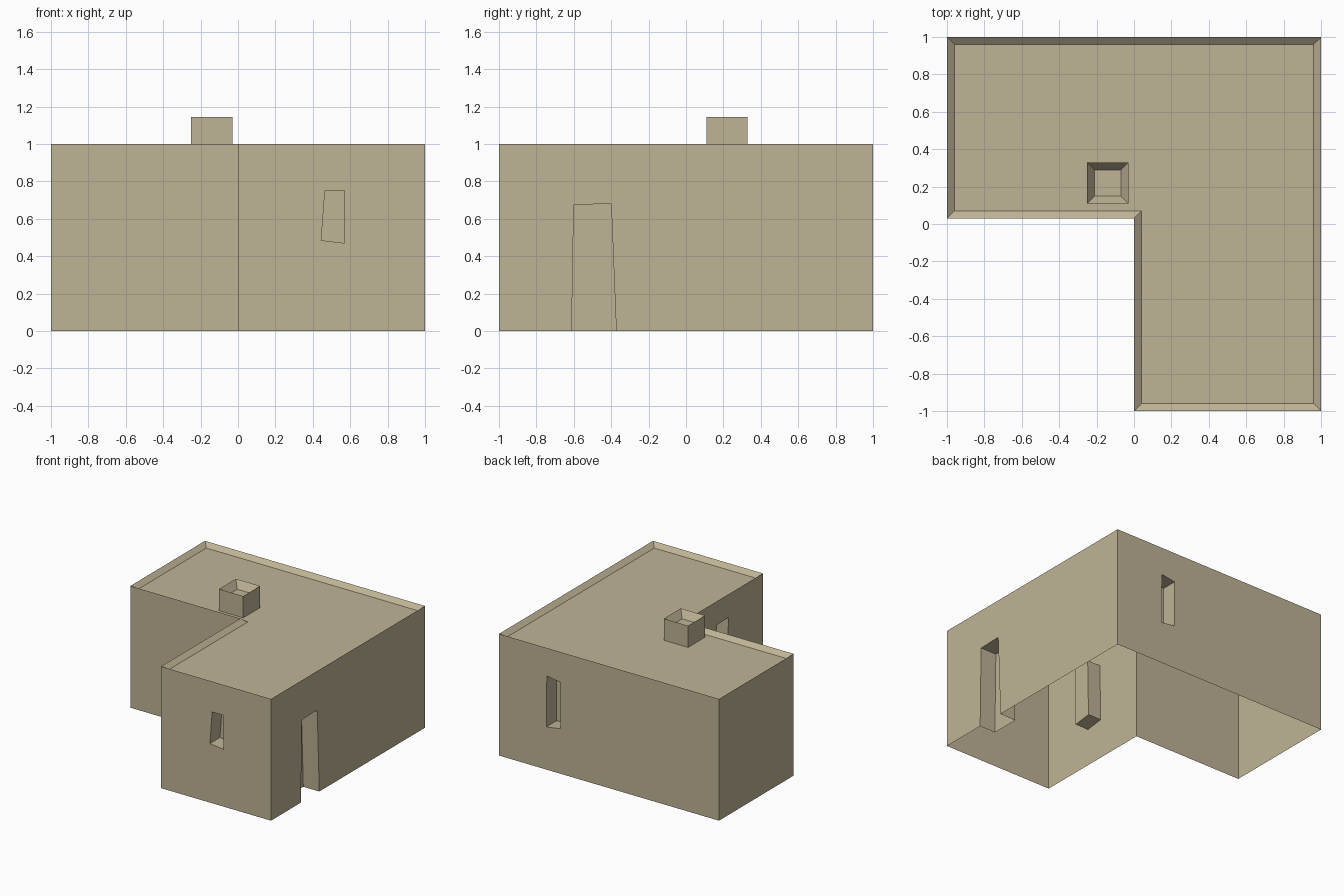
import bpy, bmesh
from mathutils import Vector

if "Cube" in bpy.data.objects:
    bpy.data.objects.remove(bpy.data.objects["Cube"])

clay = bpy.data.materials.new("tan clay")
clay.diffuse_color = (0.52, 0.455, 0.305, 1)
clay.use_nodes = True
clay.node_tree.nodes["Principled BSDF"].inputs["Base Color"].default_value = clay.diffuse_color


def prism(name, points, offset):
    """Closed solid: a flat outline swept along an offset."""
    bm = bmesh.new()
    face = bm.faces.new([bm.verts.new(p) for p in points])
    res = bmesh.ops.extrude_face_region(bm, geom=[face], use_keep_orig=True)
    for v in res["geom"]:
        if isinstance(v, bmesh.types.BMVert):
            v.co += Vector(offset)
    bmesh.ops.recalc_face_normals(bm, faces=bm.faces)
    me = bpy.data.meshes.new(name)
    bm.to_mesh(me)
    bm.free()
    me.materials.append(clay)
    ob = bpy.data.objects.new(name, me)
    bpy.context.collection.objects.link(ob)
    return ob


def sink_top(ob, rim, depth):
    """Inset the top face and lower it, leaving a rim."""
    bm = bmesh.new()
    bm.from_mesh(ob.data)
    top = max(bm.faces, key=lambda f: f.calc_center_median().z)
    bmesh.ops.inset_region(bm, faces=[top], thickness=rim, use_even_offset=True)
    for v in top.verts:
        v.co.z -= depth
    bm.to_mesh(ob.data)
    bm.free()


def open_bottom(ob, z):
    """Remove the downward faces lying at height z."""
    bm = bmesh.new()
    bm.from_mesh(ob.data)
    low = [f for f in bm.faces if all(abs(v.co.z - z) < 1e-4 for v in f.verts)]
    bmesh.ops.delete(bm, geom=low, context='FACES')
    bm.to_mesh(ob.data)
    bm.free()


# L-shaped house with a low parapet around the flat roof
plan = [(-1, 1), (-1, .03), (0, .03), (0, -1), (1, -1), (1, 1)]
house = prism("house", [(x, y, 0) for x, y in plan], (0, 0, 1))
sink_top(house, .04, .033)

# Slightly crooked openings: name, wall axis, wall position, depth, outline
OUT = .05
openings = [
    ("front_window", "y", -1, .13, [(.445, .485), (.57, .47), (.57, .75), (.465, .75)]),
    ("back_window", "y", 1, -.13, [(.44, .37), (.57, .35), (.565, .77), (.44, .75)]),
    ("side_window", "x", 0, .12, [(-.54, .31), (-.39, .33), (-.40, .805), (-.55, .81)]),
    ("door", "x", 1, -.145, [(-.612, -.05), (-.371, -.05), (-.40, .68), (-.60, .675)]),
]
for name, axis, wall, depth, outline in openings:
    s = 1 if depth > 0 else -1
    start, sweep = wall - s * OUT, depth + s * OUT
    if axis == "x":
        cutter = prism(name + "_cutter", [(start, a, z) for a, z in outline], (sweep, 0, 0))
    else:
        cutter = prism(name + "_cutter", [(a, start, z) for a, z in outline], (0, sweep, 0))
    cutter.hide_render = True
    mod = house.modifiers.new(name, 'BOOLEAN')
    mod.operation, mod.solver, mod.object = 'DIFFERENCE', 'EXACT', cutter

# Bake the cuts, drop the cutters, leave the underside open
cut = bpy.data.meshes.new_from_object(
    house.evaluated_get(bpy.context.evaluated_depsgraph_get()))
house.modifiers.clear()
house.data = cut
for ob in [o for o in bpy.data.objects if o.name.endswith("_cutter")]:
    bpy.data.objects.remove(ob)
open_bottom(house, 0)

# Square chimney with a shallow flue
base = [(-.25, .11), (-.03, .11), (-.03, .33), (-.25, .33)]
chimney = prism("chimney", [(x, y, .967) for x, y in base], (0, 0, .178))
sink_top(chimney, .04, .06)
open_bottom(chimney, .967)
